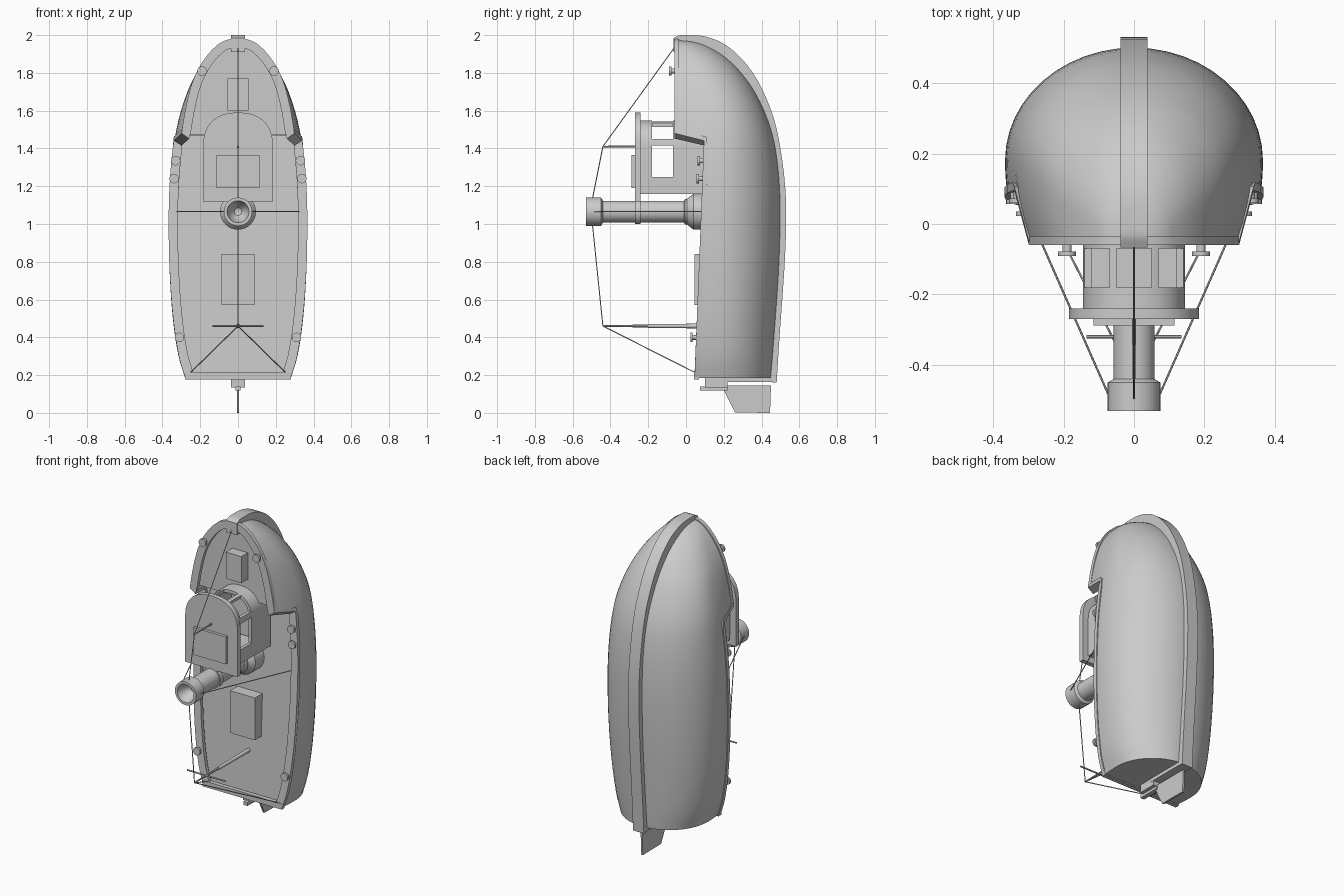
import bpy, bmesh, math
from mathutils import Vector

if "Cube" in bpy.data.objects:
    bpy.data.objects.remove(bpy.data.objects["Cube"])


def finish(name, verts, faces, smooth=True):
    bm = bmesh.new()
    vs = [bm.verts.new(v) for v in verts]
    for f in faces:
        bm.faces.new([vs[i] for i in f])
    bmesh.ops.remove_doubles(bm, verts=bm.verts, dist=0.0004)
    bmesh.ops.recalc_face_normals(bm, faces=bm.faces)
    me = bpy.data.meshes.new(name)
    bm.to_mesh(me)
    bm.free()
    ob = bpy.data.objects.new(name, me)
    bpy.context.collection.objects.link(ob)
    if smooth:
        bpy.ops.object.select_all(action='DESELECT')
        ob.select_set(True)
        bpy.context.view_layer.objects.active = ob
        bpy.ops.object.shade_smooth_by_angle(angle=math.radians(32))
    return ob


def strip(rows, closed=False):
    """Quads between consecutive rows of equal length."""
    n = len(rows[0])
    faces = [(i * n + j, i * n + (j + 1) % n, (i + 1) * n + (j + 1) % n, (i + 1) * n + j)
             for i in range(len(rows) - 1) for j in range(n if closed else n - 1)]
    return [p for r in rows for p in r], faces


def loft(name, rows, smooth=True):
    verts, faces = strip(rows, True)
    n, t = len(rows[0]), len(verts)
    return finish(name, verts, faces + [tuple(range(n)), tuple(range(t - n, t))], smooth)


def box(name, x, y, z):
    return loft(name, [[(x[0], b, z[0]), (x[1], b, z[0]), (x[1], b, z[1]), (x[0], b, z[1])] for b in y], False)


def prism(name, outline, y0, y1):
    return loft(name, [[(x, y, z) for x, z in outline] for y in (y0, y1)])


def lathe(name, prof, x, z, n=32):
    return loft(name, [[(x + r * math.cos(2 * math.pi * k / n), y, z + r * math.sin(2 * math.pi * k / n))
                        for k in range(n)] for r, y in prof])


def rod(name, p, q, r, r2=None, n=8):
    p, q = Vector(p), Vector(q)
    rot = (q - p).to_track_quat('Z', 'Y')
    ring = lambda c, s: [c + rot @ Vector((s * math.cos(2 * math.pi * k / n), s * math.sin(2 * math.pi * k / n), 0))
                         for k in range(n)]
    return loft(name, [ring(p, r), ring(q, r2 or r)])


def hermite(tab, i, t):
    """Smooth interpolation inside segment i of a table of tuples."""
    slope = lambda k, c: ((tab[min(k + 1, len(tab) - 1)][c] - tab[max(k - 1, 0)][c]) /
                          (tab[min(k + 1, len(tab) - 1)][0] - tab[max(k - 1, 0)][0]))
    h = tab[i + 1][0] - tab[i][0]
    out = []
    for c in range(1, len(tab[0])):
        out.append((2 * t**3 - 3 * t**2 + 1) * tab[i][c] + (t**3 - 2 * t**2 + t) * h * slope(i, c)
                   + (3 * t**2 - 2 * t**3) * tab[i + 1][c] + (t**3 - t**2) * h * slope(i + 1, c))
    return out


# hull lines: station z, half beam, keel y, y of widest point
LINES = [(.185, .28, .45, .18), (.3, .315, .46, .18), (.5, .345, .475, .18), (.75, .362, .492, .18),
         (1.0, .366, .50, .18), (1.2, .36, .497, .18), (1.4, .342, .475, .18), (1.55, .315, .435, .17),
         (1.7, .268, .365, .13), (1.8, .22, .295, .08), (1.88, .165, .215, .04), (1.94, .105, .12, -.01),
         (1.965, .06, .05, -.035), (1.978, .001, -.03, -.05)]


def lines(z):
    i = max(k for k in range(len(LINES) - 1) if LINES[k][0] <= z + 1e-6)
    return hermite(LINES, i, (z - LINES[i][0]) / (LINES[i + 1][0] - LINES[i][0]))


def low_sheer(z):
    return .045 + .05 * (z - .185) / 1.252


def sheer(z):
    s = min(max((z - 1.437) / .038, 0), 1)
    return low_sheer(z) * (1 - s) - .06 * s


def half(z, y):
    w, k, c = lines(z)
    d = (y - c) / ((k - c) if y > c else .5)
    return max(w, 0) * math.sqrt(max(0, 1 - d * d))


stations = [a[0] + (b[0] - a[0]) * t / 3 for a, b in zip(LINES, LINES[1:]) for t in range(3)] + [1.978]
stations = sorted([z for z in stations if not 1.43 < z < 1.48] + [1.437, 1.468, 1.4705, 1.475])

# hull shell with flat transom
rows = []
for z in stations:
    w, k, c = lines(z)
    top = sheer(z) + .008
    c2 = max(c, top)
    pts = [(half(z, y), y, z) for y in [top + (c2 - top) * t / 4 for t in range(4)]]
    pts += [(max(w, 0) * math.cos(t * math.pi / 24), c2 + (k - c2) * math.sin(t * math.pi / 24), z) for t in range(13)]
    rows.append(pts + [(-x, y, q) for x, y, q in pts[-2::-1]])
v, f = strip(rows)
finish("hull", v, f + [tuple(range(len(rows[0])))])

# recessed decks, the bulkhead between them and the inner bulwarks
rows = []
for z in stations[:-2]:
    dy = low_sheer(z) + .05 if z < 1.47 else .02
    top = sheer(z) + .01
    a, b = max(half(z, top) - .022, 0), max(half(z, dy) - .022, 0)
    rows.append([(a, top, z), (b, max(dy, top), z), (-b, max(dy, top), z), (-a, top, z)])
finish("deck", *strip(rows))

# rail capping the bulwarks
path = [Vector((half(z, sheer(z)), sheer(z), z)) for z in stations if z not in (1.468, 1.4705)]
path[-1].x = 0
rows = []
for i, p in enumerate(path):
    t = path[min(i + 1, len(path) - 1)] - path[max(i - 1, 0)]
    flat = math.hypot(t.x, t.z)
    n = Vector((t.z, 0, -t.x)) / flat if i < len(path) - 1 else Vector((0, 0, 1))
    d = Vector((0, flat, -t.y)).normalized() * .024
    o, q = p + n * .009, p - n * .04
    if i == len(path) - 1:
        o.x = 0
    q.x = max(q.x, 0)
    rows.append([o, q, q + d, o + d])
rail = loft("rail", rows)
rail.modifiers.new("Mirror", 'MIRROR')
box("transom_rail", (-.28, .28), (.043, .07), (.178, .215))

# keel and stem
KEEL = [(.48, .16), (.495, .4), (.52, .75), (.53, 1.0), (.525, 1.2), (.5, 1.4), (.462, 1.57), (.4, 1.72),
        (.34, 1.82), (.27, 1.9), (.19, 1.96), (.1, 1.993), (.03, 2.0), (-.03, 2.0), (-.065, 1.985)]
tab = [(i, *p) for i, p in enumerate(KEEL)]
curve = [Vector((0, *hermite(tab, i, t / 3))) for i in range(len(KEEL) - 1) for t in range(3)] + [Vector((0, *KEEL[-1]))]
rows = []
for i, p in enumerate(curve):
    t = (curve[min(i + 1, len(curve) - 1)] - curve[max(i - 1, 0)]).normalized()
    q = p + Vector((0, -t.z, t.y)) * .055
    q.z = max(q.z, .165)
    p.z = min(p.z, 2.0)
    rows.append([(s * .038, a.y, a.z) for s, a in ((-1, p), (1, p), (1, q), (-1, q))])
loft("keel", rows)
box("stem_head", (-.038, .038), (-.066, -.03), (1.91, 1.985))
box("stern_post", (-.038, .038), (.2, .478), (.163, .19))

# rudder with stock
def blade(name, pts, t):
    loft(name, [[(x, y, z) for y, z in pts] for x in (-t, t)], False)

blade("rudder", [(.2, .12), (.26, .002), (.445, 0), (.45, .146), (.2, .146)], .006)
box("rudder_bracket", (-.036, .036), (.1, .22), (.135, .185))
box("tiller", (-.014, .014), (.075, .22), (.118, .14))

# deckhouse: hollow walls, window openings, roof
def arch(w, z0, zc, rz, e):
    pts = [(w, z0)]
    for k in range(25):
        a = math.pi * k / 24
        c, s = math.cos(a), math.sin(a)
        pts.append((w * math.copysign(abs(c) ** e, c), zc + rz * s ** e))
    return pts + [(-w, z0)]

outer, inner = arch(.145, 1.16, 1.41, .138, .9), arch(.125, 1.18, 1.41, .118, .9)
ring = lambda o, y: [(x, y, z) for x, z in o]
v, f = strip([ring(outer, -.245), ring(inner, -.245), ring(inner, .12), ring(outer, .12), ring(outer, -.245)], True)
house = finish("deckhouse", v, f)
openings = [("side", (-.2, .2), (1.25, 1.415)), ("front", (-.05, .05), (1.48, 1.6)),
            ("corner_right", (.065, .2), (1.45, 1.535)), ("corner_left", (-.2, -.065), (1.45, 1.535))]
for name, xs, zs in openings:
    cut = box(name + "_window_cutter", xs, (-.18, -.07), zs)
    cut.hide_render = True
    cut.hide_viewport = True
    m = house.modifiers.new(name, 'BOOLEAN')
    m.operation, m.object, m.solver = 'DIFFERENCE', cut, 'EXACT'
prism("deckhouse_roof", arch(.185, 1.12, 1.41, .18, .85), -.27, -.24)
box("roof_hatch", (-.115, .115), (-.288, -.265), (1.19, 1.365))

# deck hatches
box("aft_hatch", (-.088, .088), (.045, .125), (.57, .84))
box("fore_hatch", (-.055, .055), (-.045, .03), (1.6, 1.77))

# funnel
lathe("funnel", [(.095, .14), (.095, .04), (.068, .005), (.068, -.005), (.058, -.01), (.058, -.24), (.066, -.24),
                 (.066, -.27), (.058, -.27), (.058, -.44), (.075, -.45), (.075, -.53), (.058, -.53), (.045, -.48),
                 (.02, -.45), (.002, -.445)], 0, 1.065)

# bollards along both rails
for x, z in ((.19, 1.81), (.33, 1.335), (.338, 1.24), (.31, .4)):
    y = sheer(z)
    for s, side in ((1, "right"), (-1, "left")):
        lathe(f"bollard_{side}", [(.013, y + .012), (.013, y - .018), (.025, y - .018), (.025, y - .031)], s * x, z, 16)

# masts and yard
rod("aft_mast_lower", (0, .12, .46), (0, -.2, .46), .013, .01, 12)
rod("aft_mast_upper", (0, -.2, .46), (0, -.44, .46), .008, .004)
rod("yard", (-.135, -.32, .46), (.135, -.32, .46), .005)
rod("fore_mast", (0, -.24, 1.41), (0, -.44, 1.41), .006, .004)

# rigging
lines_list = [((0, -.05, 1.95), (0, -.44, 1.41)), ((0, -.44, 1.41), (0, -.495, 1.135)),
              ((0, -.495, .995), (0, -.44, .46))]
for s in (-1, 1):
    lines_list += [((0, -.44, .46), (s * .25, .045, .215)), ((s * .07, -.49, 1.065), (s * .33, .1, 1.065))]
for p, q in lines_list:
    rod("rigging_line", p, q, .003, n=6)
